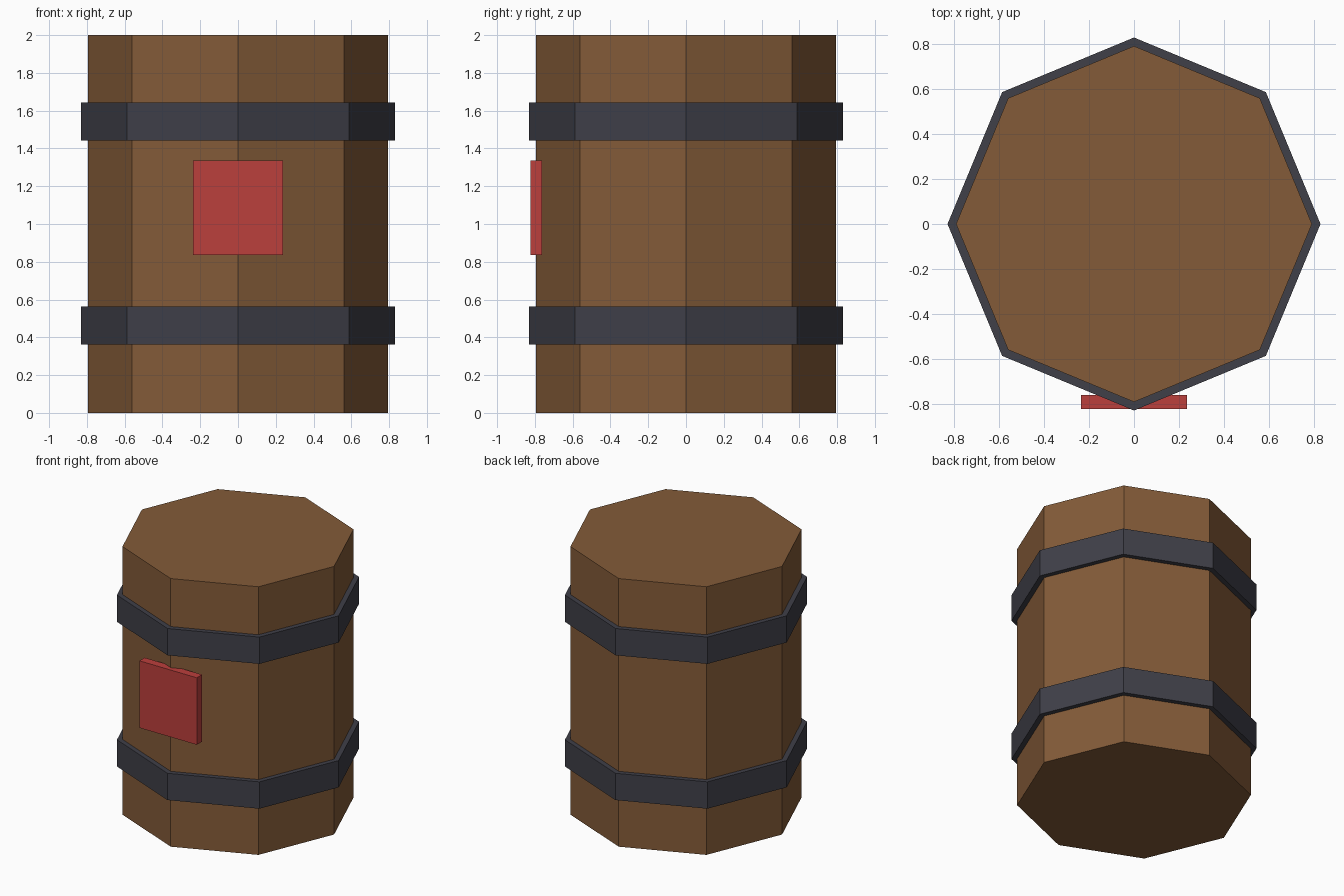
import bpy

cube = bpy.data.objects.get("Cube")
if cube:
    bpy.data.objects.remove(cube, do_unlink=True)


def make_material(name, rgb):
    mat = bpy.data.materials.new(name)
    mat.use_nodes = True
    color = (*rgb, 1.0)
    mat.diffuse_color = color
    mat.node_tree.nodes["Principled BSDF"].inputs["Base Color"].default_value = color
    return mat


def finish(name, mat):
    obj = bpy.context.object
    obj.name = name
    obj.data.name = name
    obj.data.materials.append(mat)
    return obj


def octagon_drum(name, radius, bottom, top, mat):
    bpy.ops.mesh.primitive_cylinder_add(
        vertices=8, radius=radius, depth=top - bottom,
        location=(0, 0, (bottom + top) / 2))
    return finish(name, mat)


wood = make_material("brown wood", (0.23, 0.105, 0.04))
iron = make_material("dark iron", (0.05, 0.05, 0.065))
red = make_material("red paint", (0.50, 0.05, 0.045))

# Barrel body
octagon_drum("barrel_body", 0.793, 0, 2, wood)

# Hoops around the body
for name, bottom in (("lower_hoop", 0.362), ("upper_hoop", 1.442)):
    octagon_drum(name, 0.831, bottom, bottom + 0.2, iron)

# Label plate on the front corner
bpy.ops.mesh.primitive_cube_add(size=1, location=(0, -0.793, 1.085))
plate = finish("label_plate", red)
plate.scale = (0.474, 0.062, 0.5)
